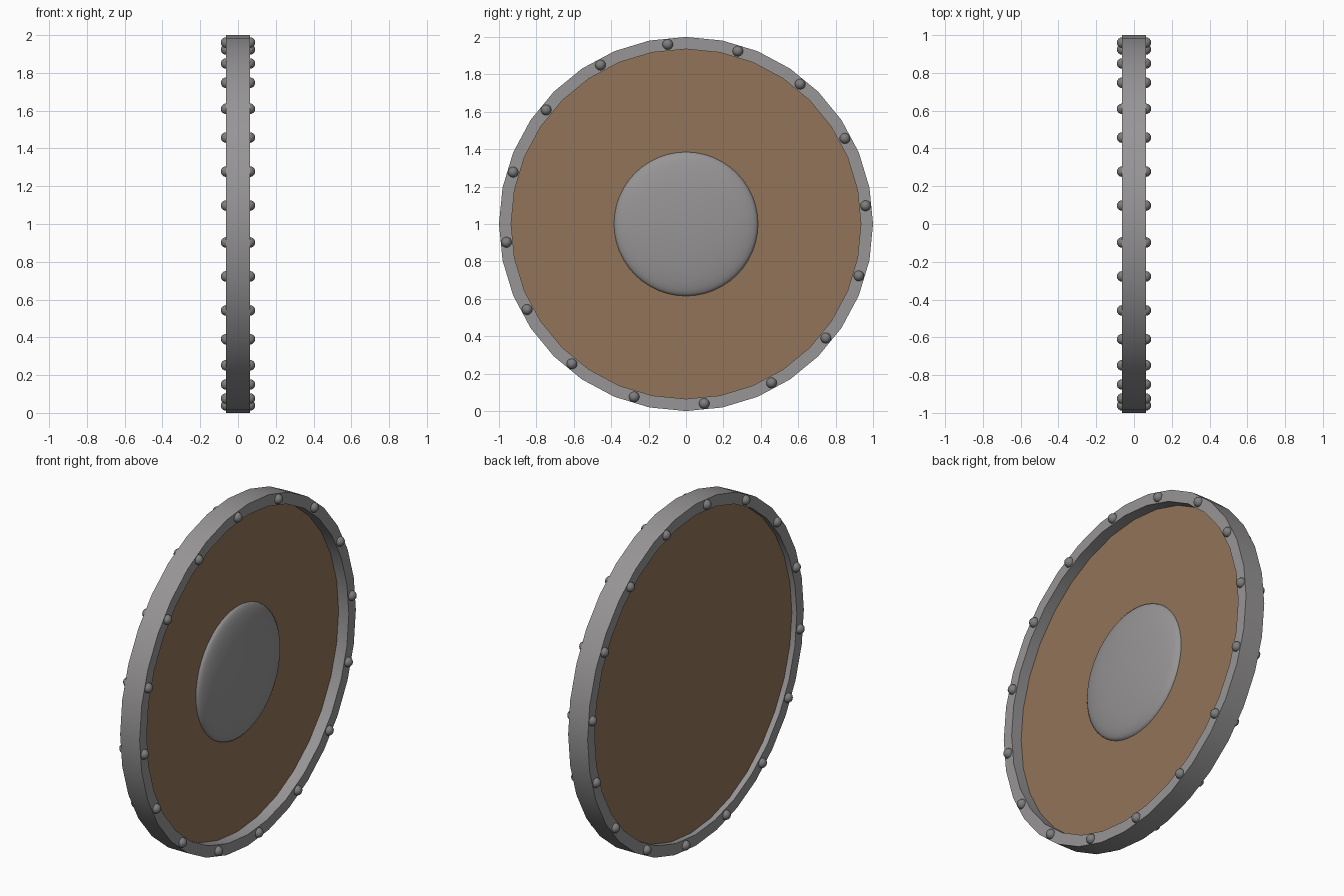
import bpy, bmesh, math
from mathutils import Matrix

if "Cube" in bpy.data.objects:
    bpy.data.objects.remove(bpy.data.objects["Cube"])

def mat(name, c):
    m = bpy.data.materials.new(name)
    m.diffuse_color = (*c, 1)
    m.use_nodes = True
    m.node_tree.nodes["Principled BSDF"].inputs["Base Color"].default_value = m.diffuse_color
    return m

steel = mat("grey_steel", (0.31, 0.30, 0.305))
dark = mat("dark_steel", (0.21, 0.207, 0.207))
wood = mat("brown_wood", (0.285, 0.172, 0.098))

def finish(name, bm, m, angle=30):
    bmesh.ops.remove_doubles(bm, verts=bm.verts, dist=1e-5)
    bmesh.ops.recalc_face_normals(bm, faces=bm.faces)
    me = bpy.data.meshes.new(name)
    bm.to_mesh(me)
    bm.free()
    me.materials.append(m)
    ob = bpy.data.objects.new(name, me)
    bpy.context.collection.objects.link(ob)
    ob.location.z = 1
    bpy.ops.object.select_all(action='DESELECT')
    ob.select_set(True)
    bpy.context.view_layer.objects.active = ob
    bpy.ops.object.shade_smooth_by_angle(angle=math.radians(angle))

def lathe(name, profile, n, m, closed=False):
    """Spin (x, radius) points about the x axis."""
    bm = bmesh.new()
    rings = [[bm.verts.new((x, r * math.sin(2 * math.pi * i / n), r * math.cos(2 * math.pi * i / n)))
              for i in range(n)] for x, r in profile]
    pairs = list(zip(rings, rings[1:])) + ([(rings[-1], rings[0])] if closed else [])
    for a, b in pairs:
        for i in range(n):
            j = (i + 1) % n
            bm.faces.new((a[i], a[j], b[j], b[i]))
    if not closed:
        bm.faces.new(rings[0])
        bm.faces.new(rings[-1])
    finish(name, bm, m)

# metal rim and recessed wooden board
lathe("rim", [(-0.063, 1), (0.063, 1), (0.063, 0.935), (-0.063, 0.935)], 32, steel, True)
lathe("board", [(-0.031, 0.937), (-0.003, 0.937)], 32, wood)

# shallow central dome
dome = [(-0.003 + 0.06 * math.sin(a), 0.385 * math.cos(a))
        for a in [math.radians(90 * k / 12) for k in range(12)]]
dome.append((0.0569, 0.01))
lathe("central_boss", dome, 48, steel)

# rivets on both faces of the rim
bm = bmesh.new()
for k in range(16):
    t = math.radians(-5.8 + 22.5 * k)
    for x in (-0.063, 0.063):
        pos = Matrix.Translation((x, 0.965 * math.sin(t), 0.965 * math.cos(t)))
        bmesh.ops.create_uvsphere(bm, u_segments=16, v_segments=10, radius=0.028, matrix=pos)
finish("rivets", bm, dark, 60)
